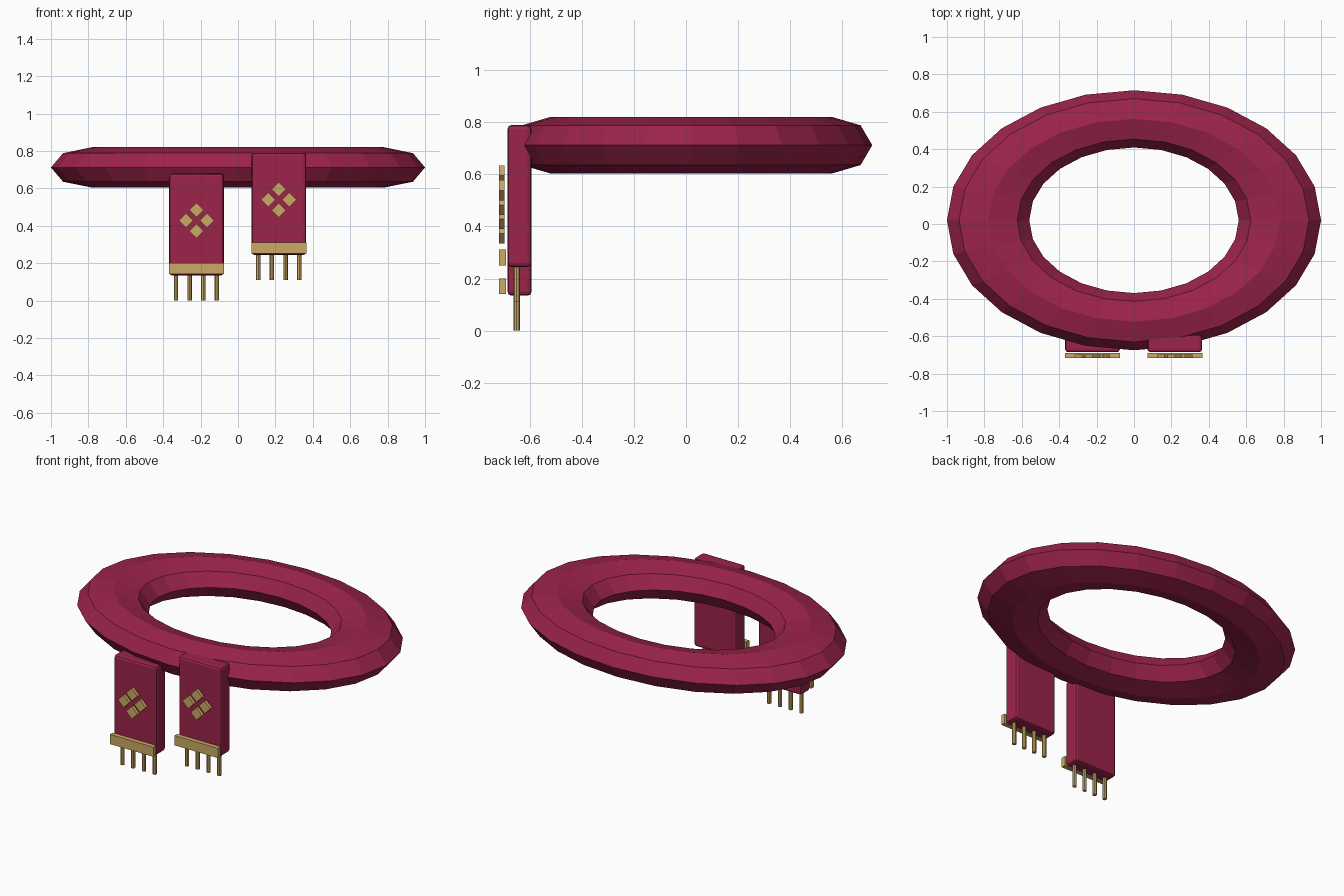
import bpy, bmesh, math
from mathutils import Matrix

if "Cube" in bpy.data.objects:
    bpy.data.objects.remove(bpy.data.objects["Cube"])


def material(name, rgb):
    m = bpy.data.materials.new(name)
    m.diffuse_color = (*rgb, 1)
    m.use_nodes = True
    m.node_tree.nodes["Principled BSDF"].inputs["Base Color"].default_value = m.diffuse_color
    return m


crimson = material("crimson cloth", (0.33, 0.017, 0.068))
gold = material("gold trim", (0.60, 0.40, 0.125))


def finish(name, bm, mat):
    bmesh.ops.recalc_face_normals(bm, faces=bm.faces)
    me = bpy.data.meshes.new(name)
    bm.to_mesh(me)
    bm.free()
    me.materials.append(mat)
    ob = bpy.data.objects.new(name, me)
    bpy.context.collection.objects.link(ob)
    return ob


def box(name, centre, size, mat, turn=0, bevel=0):
    bm = bmesh.new()
    bmesh.ops.create_cube(bm, size=1, matrix=Matrix.Translation(centre)
                          @ Matrix.Rotation(turn, 4, 'Y') @ Matrix.Diagonal((*size, 1)))
    ob = finish(name, bm, mat)
    if bevel:
        b = ob.modifiers.new("soft edges", 'BEVEL')
        b.width = bevel
        b.segments = 2
    return ob


# Oval faceted ring
SEG, SIDES = 24, 8
bm = bmesh.new()
rings = []
for i in range(SEG):
    a = math.tau * i / SEG
    ring = []
    for j in range(SIDES):
        t = math.tau * j / SIDES
        r = 0.78 + 0.22 * math.cos(t)
        ring.append(bm.verts.new((r * math.cos(a), 0.02 + 0.695 * r * math.sin(a),
                                  0.712 + 0.108 * math.sin(t))))
    rings.append(ring)
for i in range(SEG):
    p, q = rings[i], rings[(i + 1) % SEG]
    for j in range(SIDES):
        k = (j + 1) % SIDES
        bm.faces.new((p[j], q[j], q[k], p[k]))
finish("ring", bm, crimson)

# Two hanging sash ends, each with a trim bar, four diamonds and a fringe
for side, x, z in (("left", -0.222, 0.135), ("right", 0.218, 0.245)):
    box(side + "_sash_end", (x, -0.639, z + 0.272), (0.292, 0.092, 0.545), crimson, bevel=0.015)
    box(side + "_trim_bar", (x, -0.704, z + 0.036), (0.294, 0.027, 0.06), gold)
    for n, (dx, dz) in enumerate(((0, 1), (1, 0), (0, -1), (-1, 0))):
        box(f"{side}_diamond_{n + 1}", (x + dx * 0.056, -0.707, z + 0.294 + dz * 0.056),
            (0.055, 0.02, 0.055), gold, turn=math.pi / 4)
    for n in range(4):
        bm = bmesh.new()
        bmesh.ops.create_cone(bm, cap_ends=True, segments=8, radius1=0.012, radius2=0.012,
                              depth=0.15, matrix=Matrix.Translation(
                                  (x + (n - 1.5) * 0.073, -0.65, z - 0.06)))
        finish(f"{side}_fringe_{n + 1}", bm, gold)
